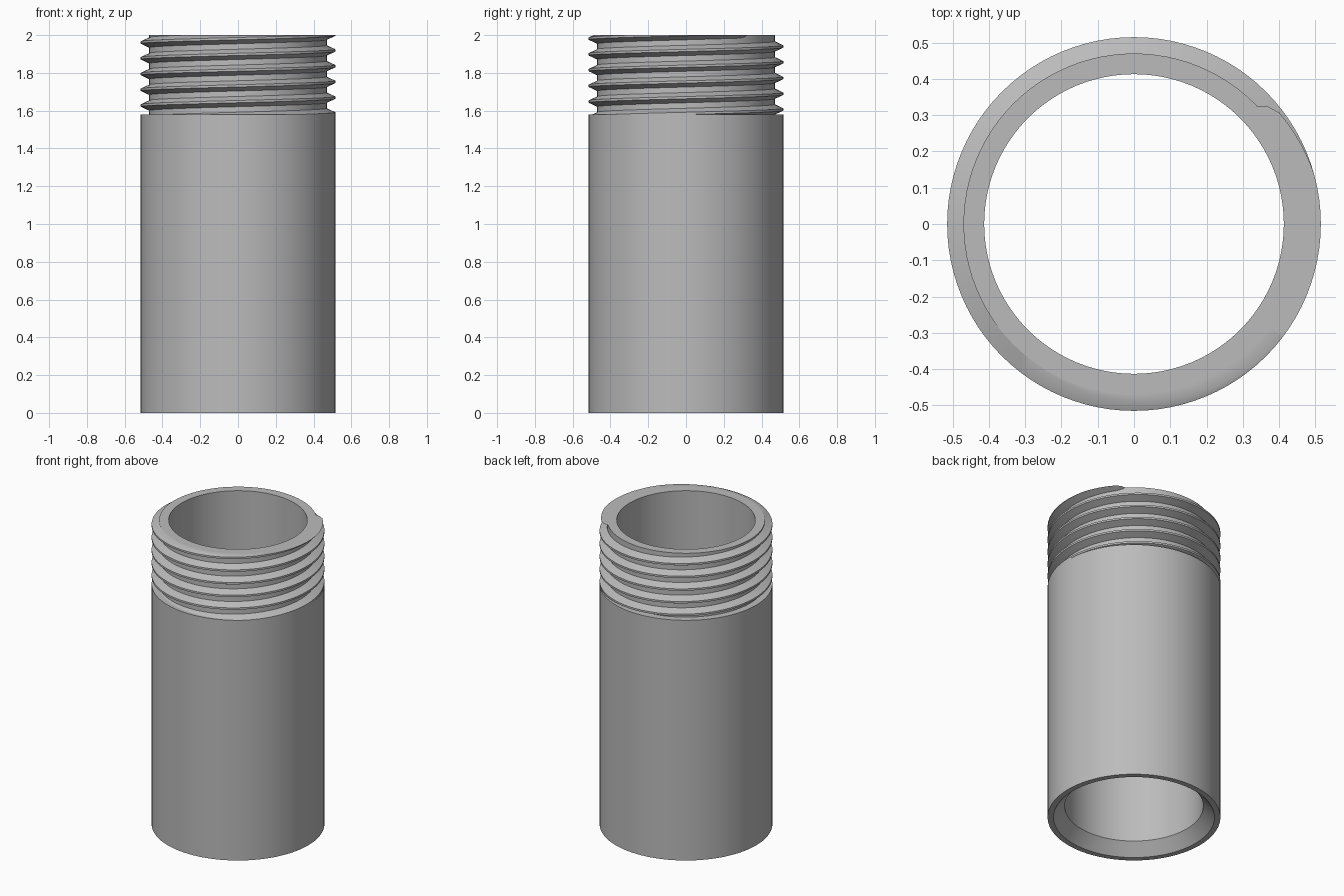
import bpy, bmesh
from math import sin, cos, radians

cube = bpy.data.objects.get("Cube")
if cube:
    bpy.data.objects.remove(cube, do_unlink=True)

HEIGHT, SHOULDER = 2.0, 1.58
R_BODY, R_NECK, R_BORE = 0.515, 0.47, 0.413
PITCH = HEIGHT / 24
SEGMENTS = 96
STEP = 360 / SEGMENTS

grey = bpy.data.materials.new("plain grey")
grey.use_nodes = True
colour = (0.5, 0.5, 0.5, 1)
grey.diffuse_color = colour
grey.node_tree.nodes["Principled BSDF"].inputs["Base Color"].default_value = colour


def ring(bm, profile, angle):
    """Place an (r, z) profile at an angle in degrees."""
    a = radians(angle)
    return [bm.verts.new((r * cos(a), r * sin(a), z)) for r, z in profile]


def bridge(bm, first, second):
    n = len(first)
    for i in range(n):
        j = (i + 1) % n
        bm.faces.new((first[i], second[i], second[j], first[j]))


def finish(bm, name):
    bmesh.ops.recalc_face_normals(bm, faces=bm.faces[:])
    mesh = bpy.data.meshes.new(name)
    bm.to_mesh(mesh)
    bm.free()
    mesh.materials.append(grey)
    obj = bpy.data.objects.new(name, mesh)
    bpy.context.collection.objects.link(obj)
    bpy.ops.object.select_all(action='DESELECT')
    obj.select_set(True)
    bpy.context.view_layer.objects.active = obj
    bpy.ops.object.shade_smooth_by_angle(angle=radians(30))
    return obj


# Tube body: chamfered mouth below, stepped neck above
tube_profile = [
    (0.48, 0), (R_BODY, 0), (R_BODY, SHOULDER), (R_NECK, SHOULDER),
    (R_NECK, HEIGHT), (R_BORE, HEIGHT), (R_BORE, 0.075),
]
bm = bmesh.new()
rings = [ring(bm, tube_profile, i * STEP) for i in range(SEGMENTS)]
for i in range(SEGMENTS):
    bridge(bm, rings[i], rings[(i + 1) % SEGMENTS])
finish(bm, "threaded_tube")

# Right-handed screw thread: crest meets the rim at TOP_ANGLE on the last turn
TOP_ANGLE = 350 + 5 * 360
START, END = 52.5, 45 + 6 * 360
HALF_BASE, HALF_CREST = 0.028, 0.006
bm = bmesh.new()
sections = []
for i in range(int((END - START) / STEP) + 1):
    angle = START + i * STEP
    z = HEIGHT + (angle - TOP_ANGLE) / 360 * PITCH
    # short taper at both ends
    grow = max(0.05, min(1, (angle - START) / 11, (END - angle) / 5))
    r = R_NECK + (R_BODY - R_NECK) * grow
    base = HALF_CREST + (HALF_BASE - HALF_CREST) * grow
    section = [(R_NECK - 0.002, z - base), (r, z - HALF_CREST),
               (r, z + HALF_CREST), (R_NECK - 0.002, z + base)]
    sections.append(ring(bm, section, angle))
for first, second in zip(sections, sections[1:]):
    bridge(bm, first, second)
bm.faces.new(sections[0])
bm.faces.new(sections[-1])

# Trim the thread flush with the rim
cut = bmesh.ops.bisect_plane(
    bm, geom=bm.verts[:] + bm.edges[:] + bm.faces[:], dist=1e-6,
    plane_co=(0, 0, HEIGHT), plane_no=(0, 0, 1), clear_outer=True)
edges = [e for e in cut["geom_cut"] if isinstance(e, bmesh.types.BMEdge)]
bmesh.ops.triangle_fill(bm, edges=edges, use_beauty=True, normal=(0, 0, 1))
finish(bm, "screw_thread")
